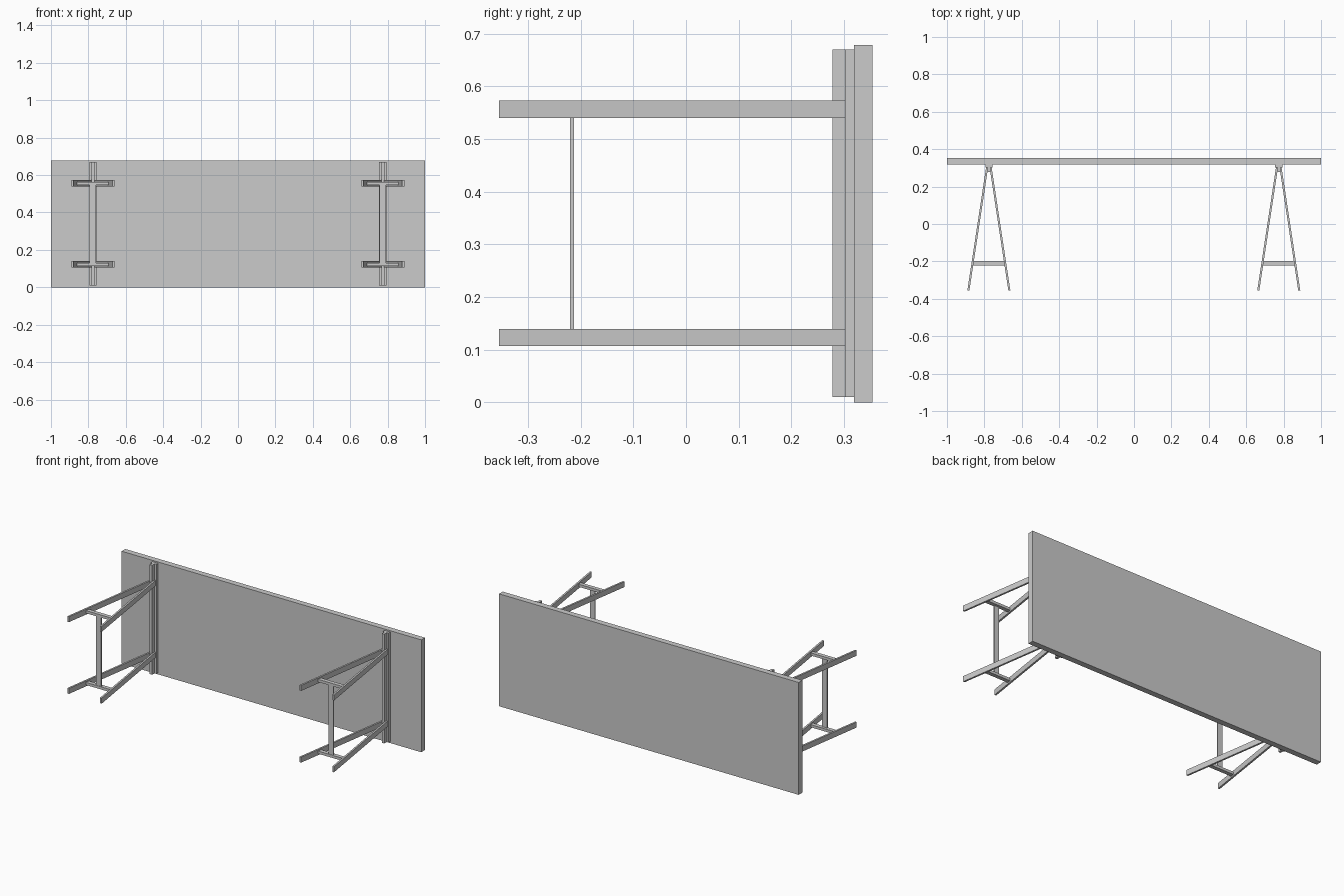
import bpy, bmesh

if "Cube" in bpy.data.objects:
    bpy.data.objects.remove(bpy.data.objects["Cube"])

def prism(name, profile, z0, z1):
    """Extrude an (x, y) outline from z0 to z1."""
    bm = bmesh.new()
    face = bm.faces.new([bm.verts.new((x, y, z0)) for x, y in profile])
    ext = bmesh.ops.extrude_face_region(bm, geom=[face])
    for v in ext["geom"]:
        if isinstance(v, bmesh.types.BMVert):
            v.co.z = z1
    bmesh.ops.recalc_face_normals(bm, faces=bm.faces)
    mesh = bpy.data.meshes.new(name)
    bm.to_mesh(mesh)
    bm.free()
    obj = bpy.data.objects.new(name, mesh)
    bpy.context.collection.objects.link(obj)
    return obj

def box(name, x0, x1, y0, y1, z0, z1):
    return prism(name, [(x0, y0), (x1, y0), (x1, y1), (x0, y1)], z0, z1)

# table top, lying on its long edge
box("table_top", -1, 1, 0.319, 0.354, 0, 0.678)

# two trestles
for side, cx in (("left", -0.776), ("right", 0.774)):
    # ridge beam: wide cap plus narrow rib
    box(side + "_beam_cap", cx - 0.019, cx + 0.019, 0.302, 0.319, 0.01, 0.67)
    box(side + "_beam_rib", cx - 0.008, cx + 0.008, 0.278, 0.302, 0.01, 0.67)
    for level, z in (("lower", 0.123), ("upper", 0.556)):
        # splayed leg pair
        for leg, s in (("outer", -1), ("inner", 1)):
            prism(f"{side}_{level}_{leg}_leg",
                  [(cx + s * 0.004, 0.302), (cx + s * 0.015, 0.302),
                   (cx + s * 0.115, -0.355), (cx + s * 0.104, -0.355)],
                  z - 0.0165, z + 0.0165)
        # cross rail between the legs
        prism(f"{side}_{level}_cross_rail",
              [(cx - 0.091, -0.222), (cx + 0.091, -0.222),
               (cx + 0.087, -0.198), (cx - 0.087, -0.198)],
              z - 0.008, z + 0.008)
    # long flat stretcher
    box(side + "_stretcher", cx - 0.017, cx + 0.017, -0.22, -0.213, 0.123, 0.556)
